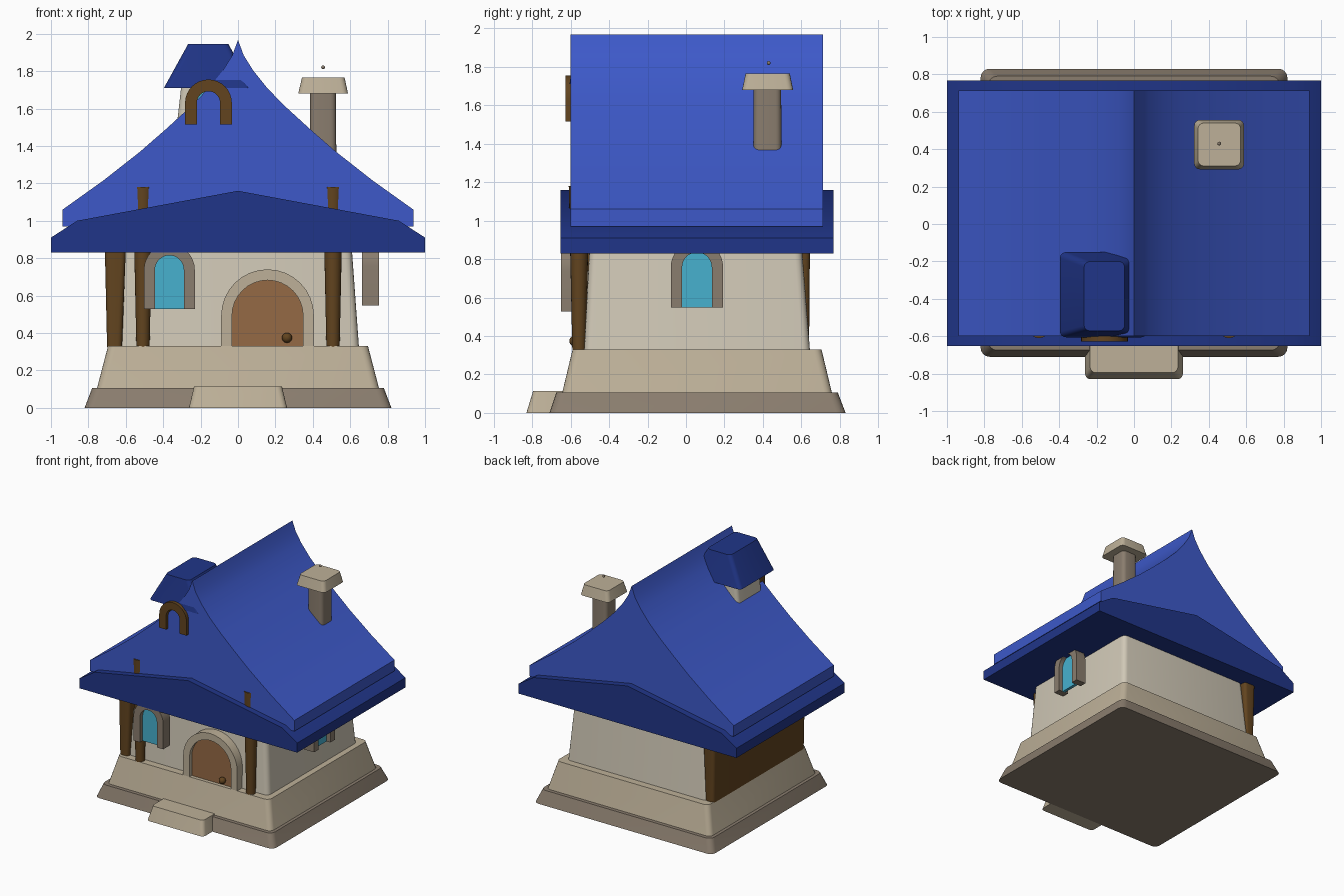
import bpy, bmesh, math
from mathutils import Matrix, Vector

cube = bpy.data.objects.get("Cube")
if cube:
    bpy.data.objects.remove(cube, do_unlink=True)


def material(name, hex_code):
    """Flat colour from an sRGB hex string, stored as linear values."""
    srgb = [int(hex_code[i:i + 2], 16) / 255 for i in (0, 2, 4)]
    rgba = [((c + 0.055) / 1.055) ** 2.4 if c > 0.04 else c / 12.92 for c in srgb] + [1]
    mat = bpy.data.materials.new(name)
    mat.use_nodes = True
    mat.diffuse_color = rgba
    mat.node_tree.nodes["Principled BSDF"].inputs["Base Color"].default_value = rgba
    return mat


TAUPE = material("taupe stone", "8A7D6E")
TAN = material("tan stone", "BDB098")
CREAM = material("cream plaster", "D1C9B7")
BLUE = material("bright blue roof", "3D59C9")
NAVY = material("navy roof", "203588")
WOOD = material("dark wood", "62441F")
DOOR = material("door wood", "956A45")
GLASS = material("teal glass", "47B1CF")


def finish(name, bm, mat, matrix=None):
    bmesh.ops.recalc_face_normals(bm, faces=bm.faces)
    mesh = bpy.data.meshes.new(name)
    bm.to_mesh(mesh)
    bm.free()
    mesh.materials.append(mat)
    mesh.shade_smooth()
    mesh.set_sharp_from_angle(angle=math.radians(30))
    obj = bpy.data.objects.new(name, mesh)
    if matrix:
        obj.matrix_world = matrix
    bpy.context.collection.objects.link(obj)
    return obj


def block(name, mat, z0, low, z1, high, radius=0.0):
    """Tapered block; low and high are (x0, x1, y0, y1), upright edges rounded."""
    bm = bmesh.new()
    rings = []
    for z, (x0, x1, y0, y1) in ((z0, low), (z1, high)):
        rings.append([bm.verts.new((x, y, z))
                      for x, y in ((x0, y0), (x1, y0), (x1, y1), (x0, y1))])
    bottom, top = rings
    bm.faces.new(bottom)
    bm.faces.new(top)
    for i in range(4):
        j = (i + 1) % 4
        bm.faces.new((bottom[i], bottom[j], top[j], top[i]))
    if radius:
        upright = [e for e in bm.edges if abs(e.verts[0].co.z - e.verts[1].co.z) > 0.01]
        bmesh.ops.bevel(bm, geom=upright, offset=radius, segments=4,
                        profile=0.5, affect='EDGES')
    return finish(name, bm, mat)


def prism(name, mat, outline, y0, y1, matrix=None):
    """Extrude an (x, z) outline from y0 to y1."""
    bm = bmesh.new()
    face = bm.faces.new([bm.verts.new((x, y0, z)) for x, z in outline])
    new = bmesh.ops.extrude_face_region(bm, geom=[face])["geom"]
    bmesh.ops.translate(bm, vec=(0, y1 - y0, 0),
                        verts=[v for v in new if isinstance(v, bmesh.types.BMVert)])
    return finish(name, bm, mat, matrix)


def arch(cx, half, bottom, spring, steps=16):
    arc = [(cx + half * math.cos(math.pi * i / steps),
            spring + half * math.sin(math.pi * i / steps)) for i in range(steps + 1)]
    return [(cx + half, bottom)] + arc + [(cx - half, bottom)]


def arch_frame(name, mat, cx, outer, inner, bottom, spring, y0, y1, matrix=None):
    outline = arch(cx, outer, bottom, spring) + arch(cx, inner, bottom, spring)[::-1]
    return prism(name, mat, outline, y0, y1, matrix)


def ball(name, mat, centre, radius):
    bm = bmesh.new()
    bmesh.ops.create_uvsphere(bm, u_segments=16, v_segments=10, radius=radius)
    return finish(name, bm, mat, Matrix.Translation(Vector(centre)))


def mirrored(half):
    """Complete a profile given from the ridge out to the right eave."""
    return half + [(-x, z) for x, z in half[::-1] if x > 0]


# Stone base, front step and walls
block("plinth", TAUPE, 0, (-.82, .82, -.71, .83), .105, (-.78, .78, -.675, .79), .045)
block("foundation", TAN, .1, (-.755, .755, -.645, .76), .33, (-.695, .695, -.59, .705), .04)
block("front_step", TAN, 0, (-.262, .262, -.83, -.6), .115, (-.235, .235, -.795, -.6), .03)
block("walls", CREAM, .32, (-.647, .647, -.53, .645), .9, (-.605, .605, -.5, .6), .04)
block("side_boarding", WOOD, .325, (-.7, -.62, -.56, .64), .9, (-.713, -.598, -.56, .645), .025)

# Front posts
for side, x in (("left", .508), ("right", -.508)):
    bm = bmesh.new()
    bmesh.ops.create_cone(bm, cap_ends=True, segments=20, radius1=.035, radius2=.054,
                          depth=.87)
    finish(side + "_post", bm, WOOD, Matrix.Translation((x, -.556, .745)))

# Lower and upper roofs
lower = [(0, 1.16), (.86, 1.0), (1, .91), (1, .83)]
prism("lower_roof", NAVY, mirrored(lower), -.652, .768)
upper = [(0, 1.967), (.03, 1.885), (.08, 1.805), (.16, 1.705), (.257, 1.607), (.385, 1.49),
         (.525, 1.368), (.72, 1.215), (.937, 1.06), (.937, .97)]
prism("upper_roof", BLUE, mirrored(upper), -.6, .713)

# Door
arch_frame("door_frame", TAN, .158, .248, .19, .3, .492, -.59, -.48)
prism("door", DOOR, arch(.158, .192, .325, .492), -.56, -.48)
ball("door_knob", WOOD, (.262, -.58, .374), .027)

# Arched windows on the front and on the left wall
turned = Matrix.Rotation(math.pi / 2, 4, 'Z')
for name, cx, base, front, matrix in (("front_window", -.367, .528, -.65, None),
                                      ("side_window", .057, .548, -.753, turned)):
    arch_frame(name + "_frame", TAUPE, cx, .136, .077, base, base + .21,
               front, front + .09, matrix)
    prism(name + "_pane", GLASS, arch(cx, .078, base, base + .21),
          front + .035, front + .06, matrix)

# Dormer
block("dormer_body", CREAM, 1.35, (-.345, -.02, -.54, -.22), 1.75, (-.3, -.02, -.54, -.22), .03)
block("dormer_roof", NAVY, 1.71, (-.396, .07, -.606, -.15), 1.944, (-.267, -.05, -.572, -.2), .03)
arch_frame("dormer_frame", WOOD, -.158, .125, .062, 1.515, 1.63, -.628, -.54)
prism("dormer_pane", GLASS, arch(-.158, .064, 1.515, 1.63), -.57, -.54)

# Chimney
block("chimney_shaft", TAUPE, 1.25, (.383, .526, .35, .497), 1.7, (.385, .524, .352, .495), .03)
block("chimney_cap", TAN, 1.68, (.322, .588, .292, .557), 1.765, (.342, .57, .31, .54), .03)
ball("chimney_spark", TAUPE, (.455, .43, 1.82), .01)
